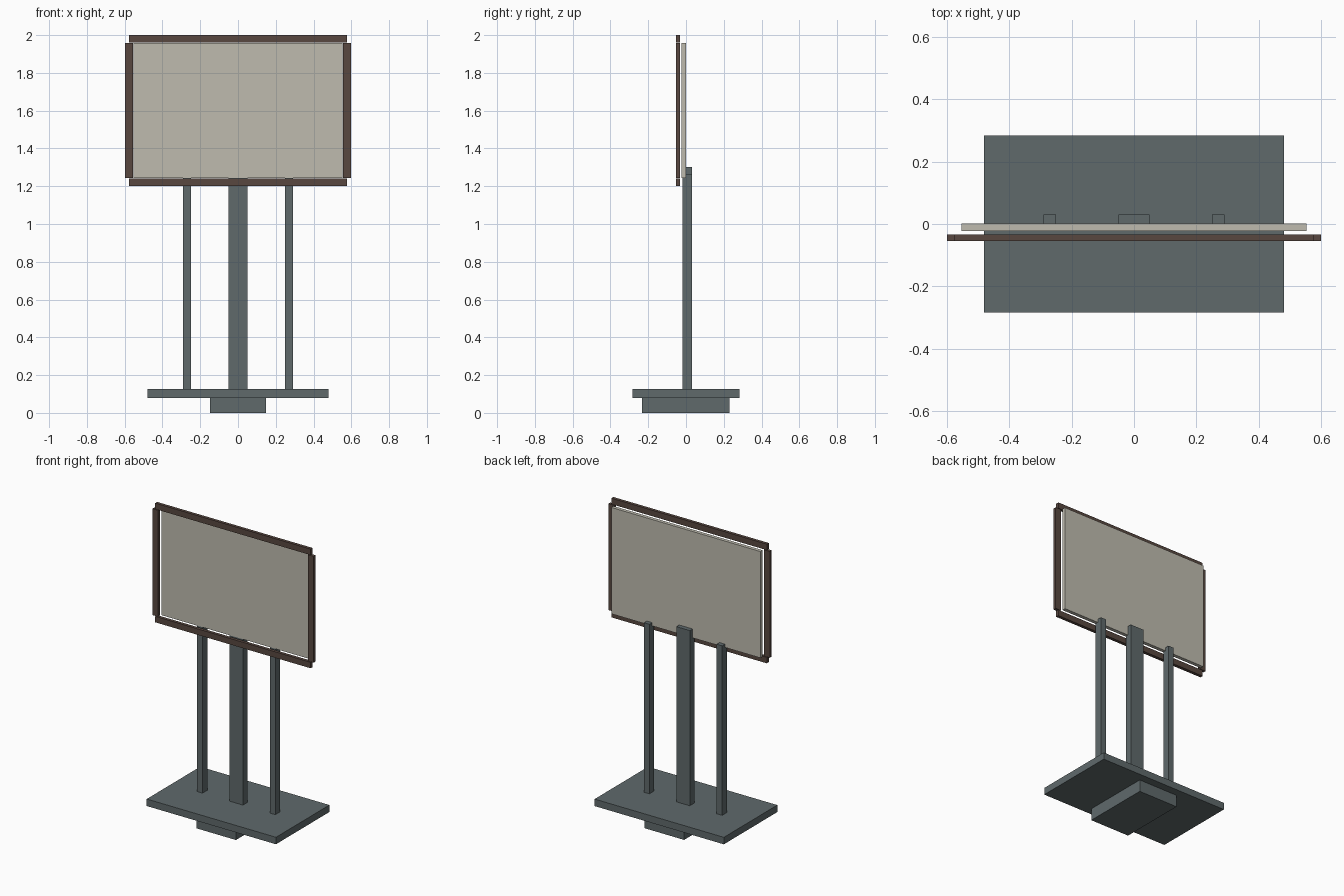
import bpy

cube = bpy.data.objects.get("Cube")
if cube:
    bpy.data.objects.remove(cube, do_unlink=True)


def material(name, r, g, b):
    mat = bpy.data.materials.new(name)
    mat.use_nodes = True
    mat.diffuse_color = (r, g, b, 1)
    for node in mat.node_tree.nodes:
        if node.type == 'BSDF_PRINCIPLED':
            node.inputs["Base Color"].default_value = (r, g, b, 1)
    return mat


slate = material("slate grey", 0.115, 0.143, 0.148)
cream = material("warm off white", 0.52, 0.50, 0.43)
brown = material("dark brown", 0.098, 0.064, 0.051)


def box(name, mat, xs, ys, zs):
    """Flat-sided box between the given limits on each axis."""
    spans = (xs, ys, zs)
    bpy.ops.mesh.primitive_cube_add(size=1, location=[(a + b) / 2 for a, b in spans])
    obj = bpy.context.object
    obj.name = name
    obj.scale = [b - a for a, b in spans]
    bpy.ops.object.transform_apply(location=False, rotation=False, scale=True)
    obj.data.materials.append(mat)
    return obj


# Base plate on its narrower foot
box("foot", slate, (-0.147, 0.147), (-0.232, 0.23), (0, 0.08))
box("base_plate", slate, (-0.48, 0.48), (-0.283, 0.284), (0.08, 0.127))

# Posts: wide one in the middle, a slim one on each side
post_depth = (-0.019, 0.031)
box("centre_post", slate, (-0.05, 0.05), post_depth, (0.127, 1.303))
for side, x in (("left", 0.27), ("right", -0.27)):
    box(side + "_post", slate, (x - 0.02, x + 0.02), post_depth, (0.127, 1.265))

# Display panel
box("panel", cream, (-0.553, 0.553), (-0.023, 0.001), (1.243, 1.957))

# Frame rails standing just in front of the panel
rail_depth = (-0.054, -0.033)
for name, z in (("top_rail", 1.98), ("bottom_rail", 1.22)):
    box(name, brown, (-0.577, 0.577), rail_depth, (z - 0.02, z + 0.02))
for side, x in (("left", 0.578), ("right", -0.578)):
    box(side + "_rail", brown, (x - 0.021, x + 0.021), rail_depth, (1.243, 1.957))
